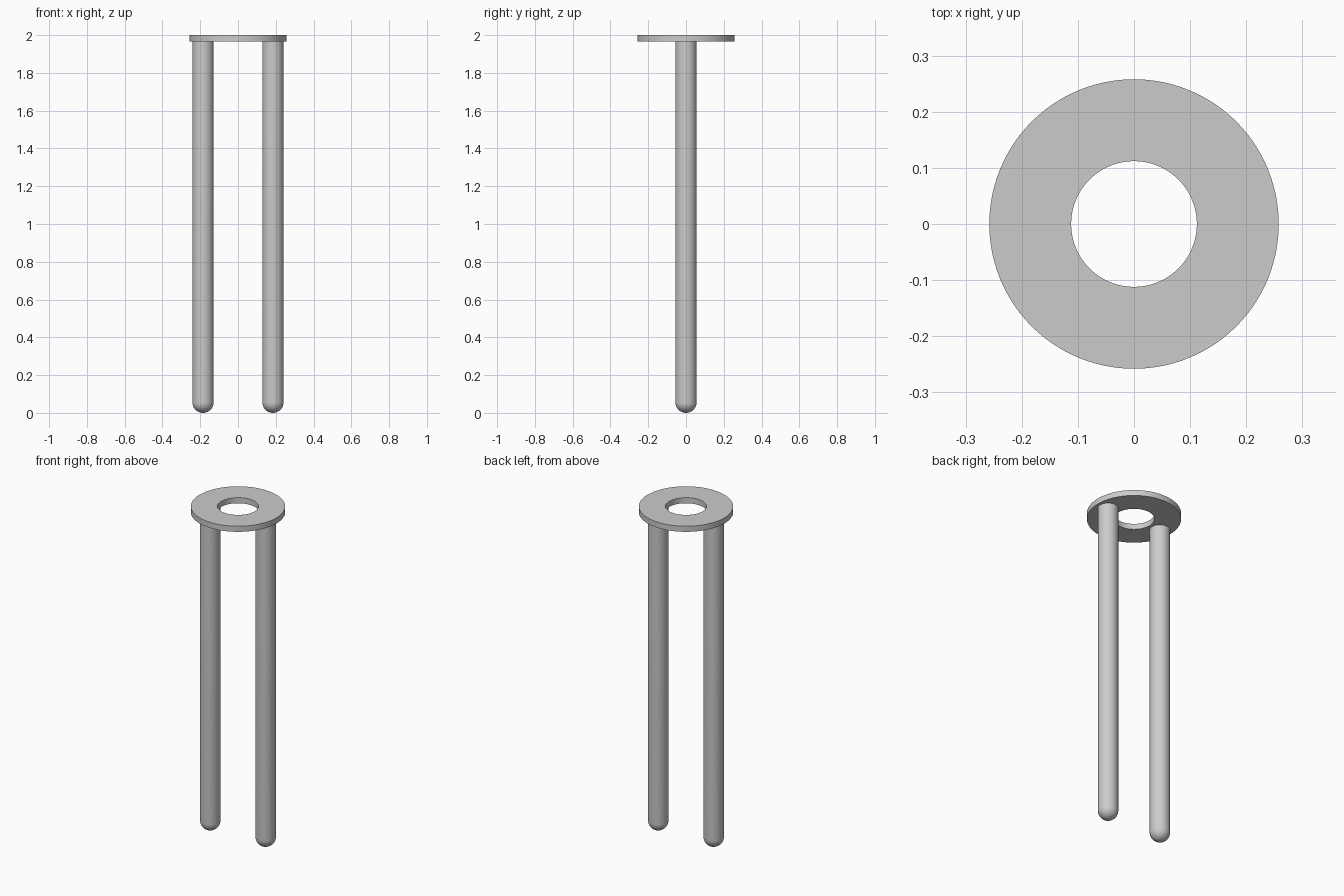
import bpy, bmesh
from math import cos, sin, pi, radians
from mathutils import Matrix

cube = bpy.data.objects.get("Cube")
if cube:
    bpy.data.objects.remove(cube, do_unlink=True)

RING_BOTTOM, TOP = 1.966, 2.0
RING_OUTER, RING_INNER = 0.258, 0.112
PIN_RADIUS, PIN_X = 0.056, 0.185

# One plain grey metal for everything
grey = bpy.data.materials.new("plain grey")
grey.use_nodes = True
colour = (0.6, 0.6, 0.6, 1)
grey.diffuse_color = colour
grey.node_tree.nodes["Principled BSDF"].inputs["Base Color"].default_value = colour


def lathe(name, profile, closed, steps, x=0):
    """Spin an (r, z) profile around the vertical axis."""
    bm = bmesh.new()
    verts = [bm.verts.new((r, 0, z)) for r, z in profile]
    pairs = list(zip(verts, verts[1:]))
    if closed:
        pairs.append((verts[-1], verts[0]))
    edges = [bm.edges.new(p) for p in pairs]
    bmesh.ops.spin(bm, geom=verts + edges, cent=(0, 0, 0), axis=(0, 0, 1),
                   angle=2 * pi, steps=steps, use_duplicate=False)
    bmesh.ops.remove_doubles(bm, verts=bm.verts, dist=1e-5)
    bmesh.ops.recalc_face_normals(bm, faces=bm.faces)
    mesh = bpy.data.meshes.new(name)
    bm.to_mesh(mesh)
    bm.free()
    mesh.materials.append(grey)
    obj = bpy.data.objects.new(name, mesh)
    obj.location.x = x
    bpy.context.collection.objects.link(obj)
    bpy.ops.object.select_all(action="DESELECT")
    obj.select_set(True)
    bpy.context.view_layer.objects.active = obj
    bpy.ops.object.shade_smooth_by_angle(angle=radians(30))
    return obj


# Flat washer-shaped head
lathe("head_ring", [(RING_OUTER, RING_BOTTOM), (RING_OUTER, TOP),
                    (RING_INNER, TOP), (RING_INNER, RING_BOTTOM)], True, 96)

# Two long pins with domed tips, meeting the underside of the head
dome = [(PIN_RADIUS * sin(a), PIN_RADIUS * (1 - cos(a)))
        for a in (i * pi / 24 for i in range(13))]
pin = dome + [(PIN_RADIUS, RING_BOTTOM), (0, RING_BOTTOM)]
for side, sign in (("left", 1), ("right", -1)):
    lathe(side + "_pin", pin, False, 48, sign * PIN_X)
